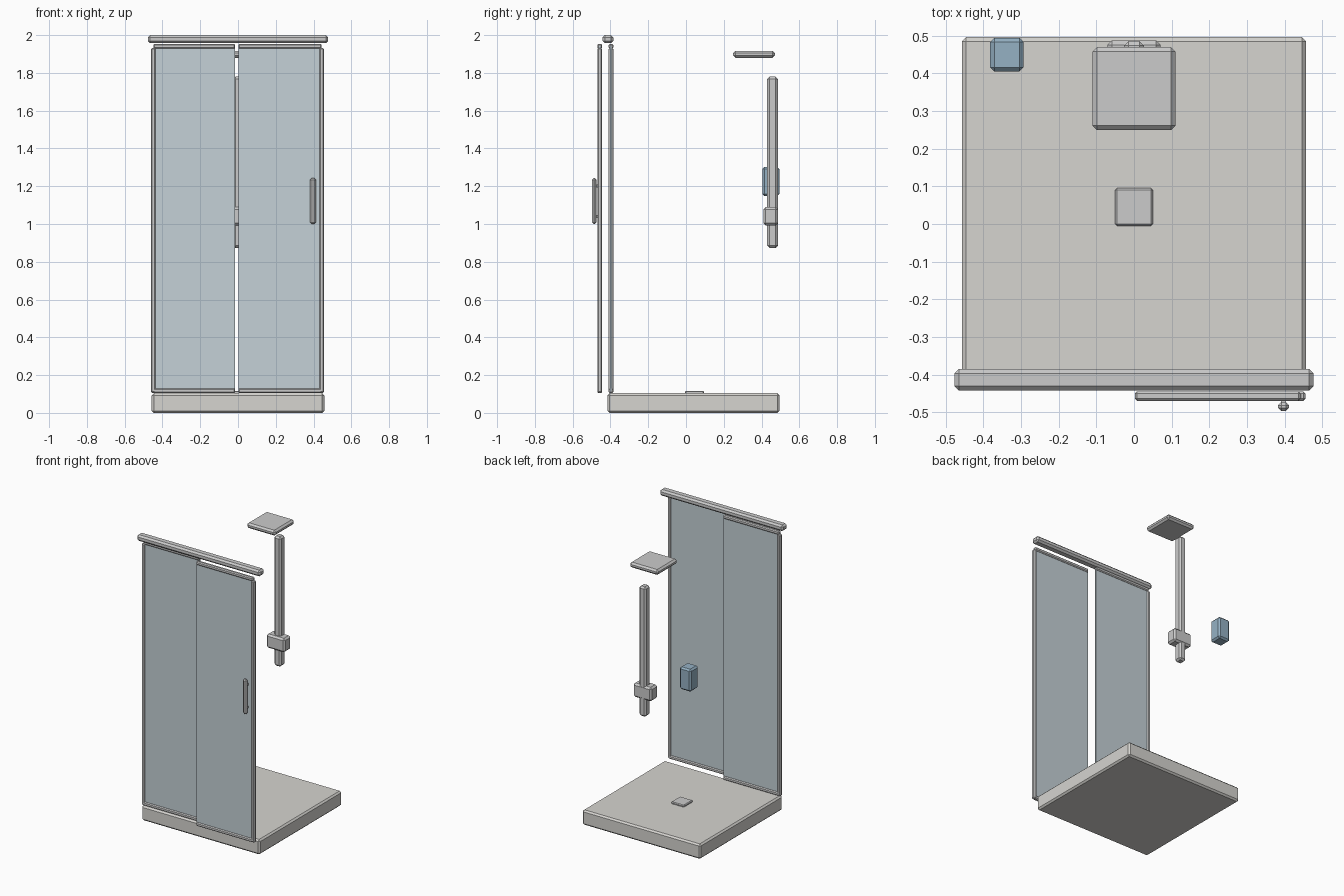
import bpy, bmesh

if "Cube" in bpy.data.objects:
    bpy.data.objects.remove(bpy.data.objects["Cube"])


def material(name, rgb):
    m = bpy.data.materials.new(name)
    m.diffuse_color = (*rgb, 1)
    m.use_nodes = True
    m.node_tree.nodes["Principled BSDF"].inputs["Base Color"].default_value = m.diffuse_color
    return m


def box(name, x, y, z, bevel=0.0, mat=None):
    """Chamfered box from (min, max) ranges."""
    bm = bmesh.new()
    bmesh.ops.create_cube(bm, size=1)
    for v in bm.verts:
        for i, (lo, hi) in enumerate((x, y, z)):
            v.co[i] = hi if v.co[i] > 0 else lo
    if bevel:
        bmesh.ops.bevel(bm, geom=bm.edges[:], offset=bevel, segments=1,
                        profile=0.5, affect='EDGES')
    me = bpy.data.meshes.new(name)
    bm.to_mesh(me)
    bm.free()
    ob = bpy.data.objects.new(name, me)
    bpy.context.collection.objects.link(ob)
    if mat:
        me.materials.append(mat)
    return ob


glass = material("glass", (0.56, 0.64, 0.68))
blue = material("blue", (0.30, 0.44, 0.55))
stone = material("stone", (0.67, 0.66, 0.63))

# Tray and drain
box("shower_tray", (-0.457, 0.457), (-0.415, 0.496), (0, 0.104), 0.011, stone)
box("drain_cover", (-0.05, 0.05), (-0.005, 0.095), (0.1, 0.117), 0.005)

# Sliding rail above the panels
box("top_rail", (-0.477, 0.477), (-0.442, -0.385), (1.957, 2.0), 0.012)

# Glass panels, framed along top, bottom and outer edge
for side, y, x0, x1, outer in (("fixed", -0.397, -0.448, -0.015, -0.448),
                               ("sliding", -0.457, 0.002, 0.443, 0.443)):
    h = 0.0125
    box(side + "_glass", (x0, x1), (y - 0.005, y + 0.005), (0.115, 1.942), 0, glass)
    for part, z in (("bottom", 0.117), ("top", 1.941)):
        box(f"{side}_{part}_frame", (x0, x1), (y - h, y + h), (z - h, z + h), 0.006)
    box(side + "_side_frame", (outer - h, outer + h), (y - h, y + h), (0.106, 1.932), 0.006)

# Door handle with mounts
box("door_handle", (0.382, 0.412), (-0.497, -0.473), (1.0, 1.243), 0.009)
for i, z in enumerate((1.04, 1.2)):
    box(f"handle_mount_{i + 1}", (0.39, 0.404), (-0.48, -0.46), (z - 0.008, z + 0.008))

# Shower column, mixer and head
box("shower_column", (-0.026, 0.026), (0.43, 0.486), (0.873, 1.78), 0.012)
box("mixer", (-0.071, 0.071), (0.41, 0.487), (0.993, 1.09), 0.012)
box("shower_head", (-0.11, 0.11), (0.249, 0.47), (1.88, 1.917), 0.012)

# Blue bottle holder at the back corner
box("wall_caddy", (-0.382, -0.293), (0.405, 0.494), (1.147, 1.303), 0.011, blue)
